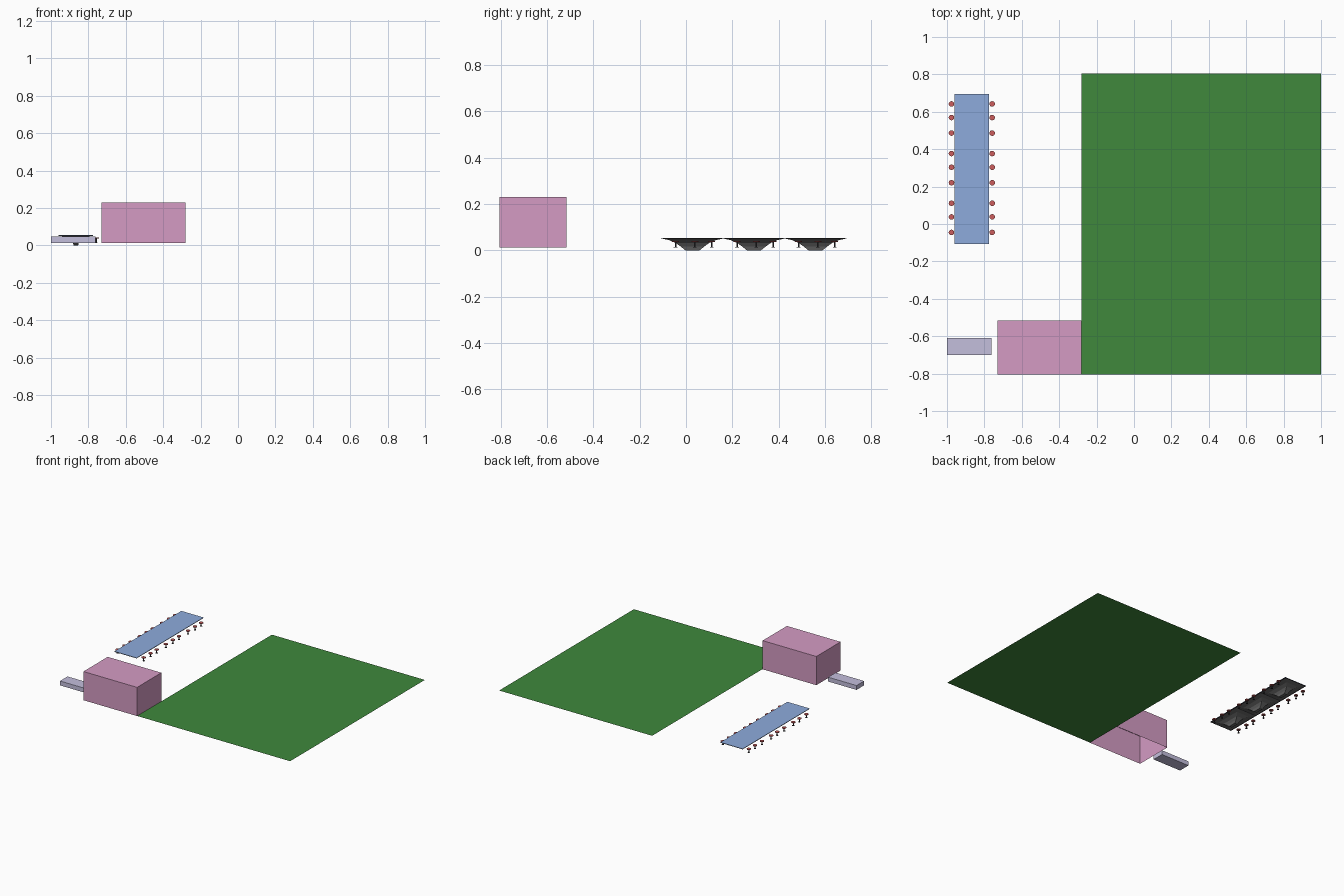
import bpy, bmesh

if "Cube" in bpy.data.objects:
    bpy.data.objects.remove(bpy.data.objects["Cube"])

def material(name, rgb):
    m = bpy.data.materials.new(name)
    m.diffuse_color = (*rgb, 1)
    m.use_nodes = True
    m.node_tree.nodes["Principled BSDF"].inputs["Base Color"].default_value = m.diffuse_color
    return m

GREEN = material("green", (0.05, 0.25, 0.045))
PINK = material("pink", (0.66, 0.33, 0.55))
BLUE = material("blue", (0.27, 0.41, 0.72))
LILAC = material("lilac", (0.55, 0.52, 0.72))
RED = material("red", (0.6, 0.11, 0.11))
DARK = material("dark", (0.04, 0.04, 0.045))
GREY = material("grey", (0.14, 0.14, 0.14))

def finish(name, bm, mat):
    me = bpy.data.meshes.new(name)
    bmesh.ops.recalc_face_normals(bm, faces=bm.faces)
    bm.to_mesh(me)
    bm.free()
    me.materials.append(mat)
    ob = bpy.data.objects.new(name, me)
    bpy.context.collection.objects.link(ob)
    return ob

def loft(name, rings, mat, cap_bottom=True, cap_top=True):
    """Stack of rectangles (x0, x1, y0, y1, z) skinned into a shell."""
    bm = bmesh.new()
    loops = [[bm.verts.new(p) for p in ((a, c, z), (b, c, z), (b, d, z), (a, d, z))]
             for a, b, c, d, z in rings]
    for lo, hi in zip(loops, loops[1:]):
        for i in range(4):
            j = (i + 1) % 4
            bm.faces.new((lo[i], lo[j], hi[j], hi[i]))
    if cap_bottom:
        bm.faces.new(loops[0][::-1])
    if cap_top:
        bm.faces.new(loops[-1])
    return finish(name, bm, mat)

def box(name, x, y, z, mat, cap_bottom=True):
    return loft(name, [(*x, *y, z[0]), (*x, *y, z[1])], mat, cap_bottom)

def lathe(name, profile, x, y, mat, n=12):
    """Round part from (radius, z) pairs."""
    bm = bmesh.new()
    for (r0, z0), (r1, z1) in zip(profile, profile[1:]):
        ret = bmesh.ops.create_cone(bm, cap_ends=True, segments=n, radius1=r0,
                                    radius2=r1, depth=z1 - z0)
        bmesh.ops.translate(bm, verts=ret["verts"], vec=(x, y, (z0 + z1) / 2))
    return finish(name, bm, mat)

# lawn: a single flat sheet
bm = bmesh.new()
bm.faces.new([bm.verts.new(p) for p in ((-0.28, -0.805, 0.014), (1, -0.805, 0.014),
                                        (1, 0.805, 0.014), (-0.28, 0.805, 0.014))])
finish("lawn", bm, GREEN)

# building shell (open below) and low step block
box("building", (-0.73, -0.281), (-0.805, -0.515), (0.013, 0.23), PINK, cap_bottom=False)
box("low_block", (-1, -0.763), (-0.7, -0.61), (0.013, 0.046), LILAC)

# long table top with dark underside
box("table_top", (-0.96, -0.774), (-0.107, 0.694), (0.0525, 0.0545), BLUE)
box("table_underside", (-0.96, -0.774), (-0.107, 0.694), (0.0505, 0.0525), DARK)

# three flared pedestals, each with six stools
CX = -0.867
for k in range(3):
    cy = 0.028 + 0.2655 * k
    rings = [(CX - hx, CX + hx, cy - hy, cy + hy, z) for hx, hy, z in (
        (0.012, 0.03, 0.0), (0.017, 0.05, 0.016), (0.028, 0.072, 0.032),
        (0.052, 0.1, 0.044), (0.085, 0.13, 0.0508))]
    loft(f"pedestal_{k}", rings, GREY, cap_top=False)
    for sx in (-1, 1):
        for j, dy in enumerate((-0.073, 0.01, 0.083)):
            x, y = CX + sx * 0.109, cy + dy
            tag = f"{k}_{'left' if sx < 0 else 'right'}_{j}"
            lathe(f"stool_seat_{tag}", [(0.015, 0.036), (0.015, 0.041)], x, y, RED)
            lathe(f"stool_stem_{tag}", [(0.008, 0.012), (0.008, 0.0145)], x, y, DARK)
            lathe(f"stool_post_{tag}", [(0.0035, 0.0145), (0.0035, 0.036)], x, y, DARK, 8)
